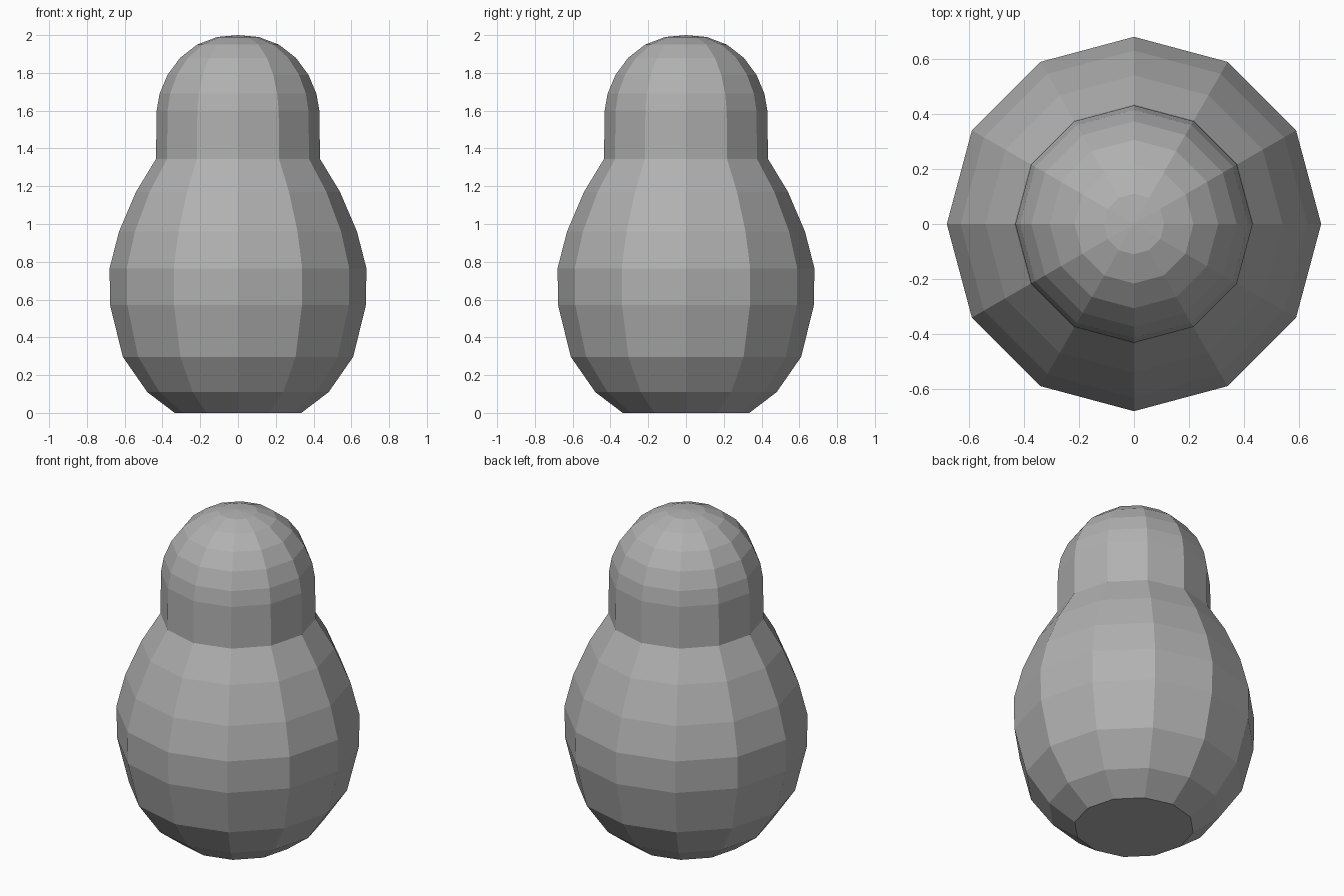
import bpy, bmesh, math

cube = bpy.data.objects.get("Cube")
if cube:
    bpy.data.objects.remove(cube, do_unlink=True)

SIDES = 12

# One plain mid-grey material
grey = bpy.data.materials.new("mid grey")
grey.use_nodes = True
colour = (0.44, 0.44, 0.44, 1)
grey.diffuse_color = colour
grey.node_tree.nodes["Principled BSDF"].inputs["Base Color"].default_value = colour

# Outline as (radius, height): base, round belly, straight neck, domed head
profile = [
    (0, 0), (0.335, 0), (0.48, 0.11), (0.61, 0.297), (0.677, 0.57),
    (0.68, 0.765), (0.63, 0.96), (0.54, 1.17), (0.434, 1.345),
    (0.431, 1.6), (0.415, 1.69), (0.373, 1.79), (0.306, 1.88),
    (0.216, 1.95), (0.11, 1.99), (0, 2),
]

# Turn the outline round the vertical axis into one closed figure
bm = bmesh.new()
points = [bm.verts.new((r, 0, z)) for r, z in profile]
edges = [bm.edges.new(pair) for pair in zip(points, points[1:])]
bmesh.ops.spin(bm, geom=points + edges, cent=(0, 0, 0), axis=(0, 0, 1),
               angle=math.tau, steps=SIDES)
bmesh.ops.remove_doubles(bm, verts=bm.verts, dist=0.0005)

# Merge the base fan into a single flat face
base = [f for f in bm.faces if all(v.co.z < 0.001 for v in f.verts)]
bmesh.ops.dissolve_faces(bm, faces=base, use_verts=False)
bmesh.ops.recalc_face_normals(bm, faces=bm.faces)

mesh = bpy.data.meshes.new("rounded_figure")
bm.to_mesh(mesh)
bm.free()
mesh.materials.append(grey)
figure = bpy.data.objects.new("rounded_figure", mesh)
bpy.context.collection.objects.link(figure)
